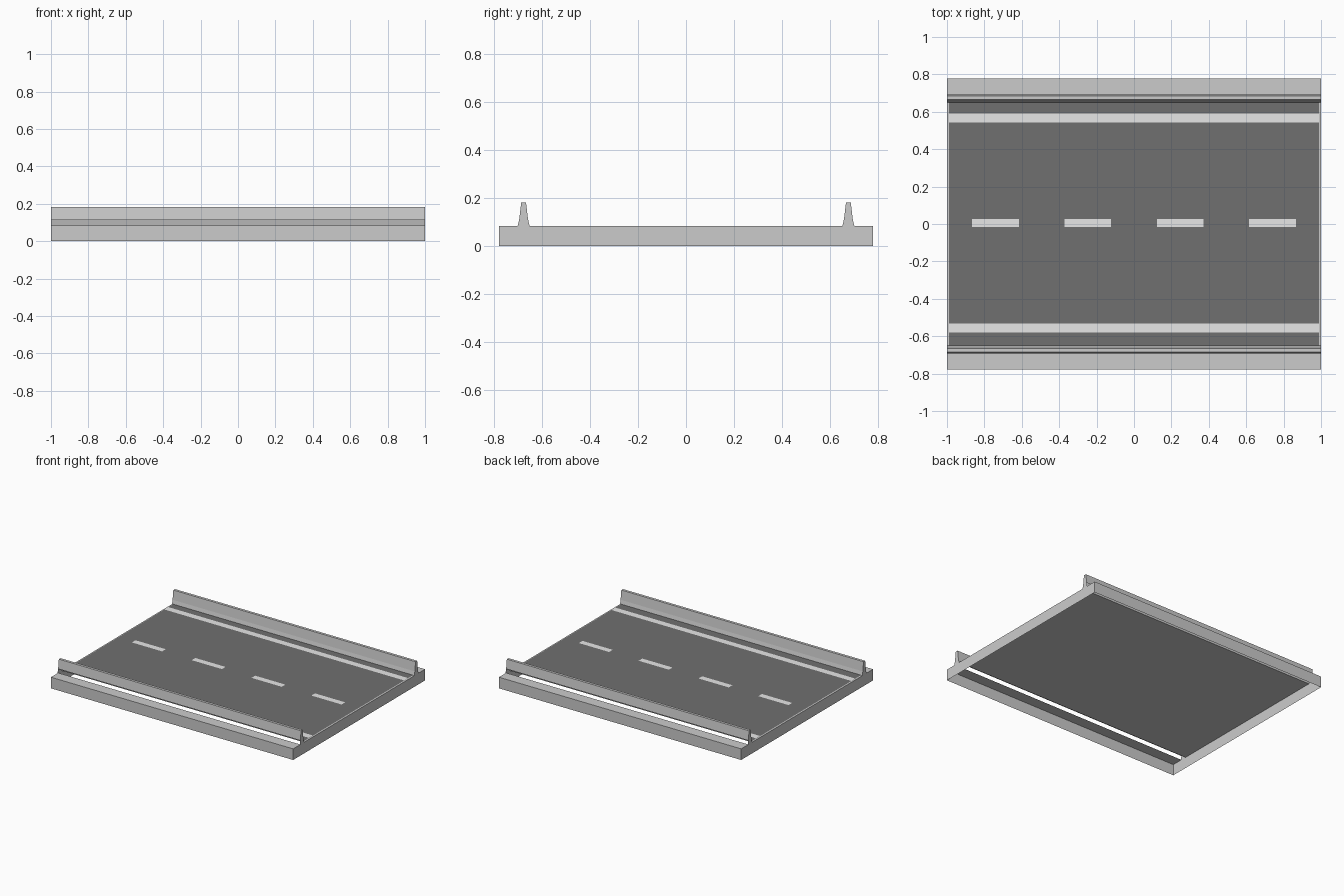
import bpy

if "Cube" in bpy.data.objects:
    bpy.data.objects.remove(bpy.data.objects["Cube"])

L, W, H = 1.0, 0.778, 0.083     # half length, half width, deck height
ROAD_X, ROAD_Y, ROAD_Z = 0.99, 0.65, 0.085
GAP_Y = 0.693                   # inner edge of the ledges


def material(name, v):
    m = bpy.data.materials.new(name)
    m.diffuse_color = (v, v, v, 1)
    m.use_nodes = True
    m.node_tree.nodes["Principled BSDF"].inputs["Base Color"].default_value = m.diffuse_color
    return m


concrete = material("concrete", 0.60)
asphalt = material("asphalt", 0.162)
paint = material("road_paint", 0.80)


def add(name, faces, mat):
    """Make an object from a list of polygons."""
    verts, polys = [], []
    for f in faces:
        polys.append(list(range(len(verts), len(verts) + len(f))))
        verts += f
    me = bpy.data.meshes.new(name)
    me.from_pydata(verts, [], polys)
    me.materials.append(mat)
    ob = bpy.data.objects.new(name, me)
    bpy.context.collection.objects.link(ob)
    return ob


def sweep(profile, x0=-L, x1=L):
    """Quads of a (y, z) profile swept along x."""
    return [[(x0, *p), (x1, *p), (x1, *q), (x0, *q)]
            for p, q in zip(profile, profile[1:])]


def mirrored(profile):
    return [(-y, z) for y, z in reversed(profile)]


def cap(profile, x):
    """End face of a clockwise (y, z) outline, facing outward."""
    pts = [(x, *p) for p in profile]
    return pts[::-1] if x > 0 else pts


# Side skirts with ledges
ledge = [(GAP_Y, H), (W, H), (W, 0)]
add("back_ledge", sweep(ledge), concrete)
add("front_ledge", sweep(mirrored(ledge)), concrete)

# End walls
for side, x in (("left", -L), ("right", L)):
    add(side + "_end_wall", [cap([(-W, 0), (-W, H), (W, H), (W, 0)], x)], concrete)

# Concrete deck under the road
add("deck", sweep([(-ROAD_Y, H), (ROAD_Y, H)]), concrete)

# Barriers: hollow, open along the bottom and the low outer side
barrier = [(0.65, H), (0.657, 0.113), (0.665, 0.182),
           (0.685, 0.182), (0.693, 0.113)]
outline = barrier + [(0.70, H)]
for name, p, o in (("back_barrier", barrier, outline),
                   ("front_barrier", mirrored(barrier), mirrored(outline))):
    add(name, sweep(p) + [cap(o, -L), cap(o, L)], concrete)

# Road surface
add("road", sweep([(-ROAD_Y, ROAD_Z), (ROAD_Y, ROAD_Z)], -ROAD_X, ROAD_X), asphalt)


# Painted lines
def stripe(name, y, x0, x1, w=0.047):
    z = ROAD_Z + 0.002
    add(name, sweep([(y - w / 2, z), (y + w / 2, z)], x0, x1), paint)


stripe("back_edge_line", 0.566, -ROAD_X, ROAD_X)
stripe("front_edge_line", -0.556, -ROAD_X, ROAD_X)
for i in range(4):
    cx = -0.741 + 0.494 * i
    stripe(f"centre_dash_{i + 1}", 0.006, cx - 0.125, cx + 0.125, 0.043)
